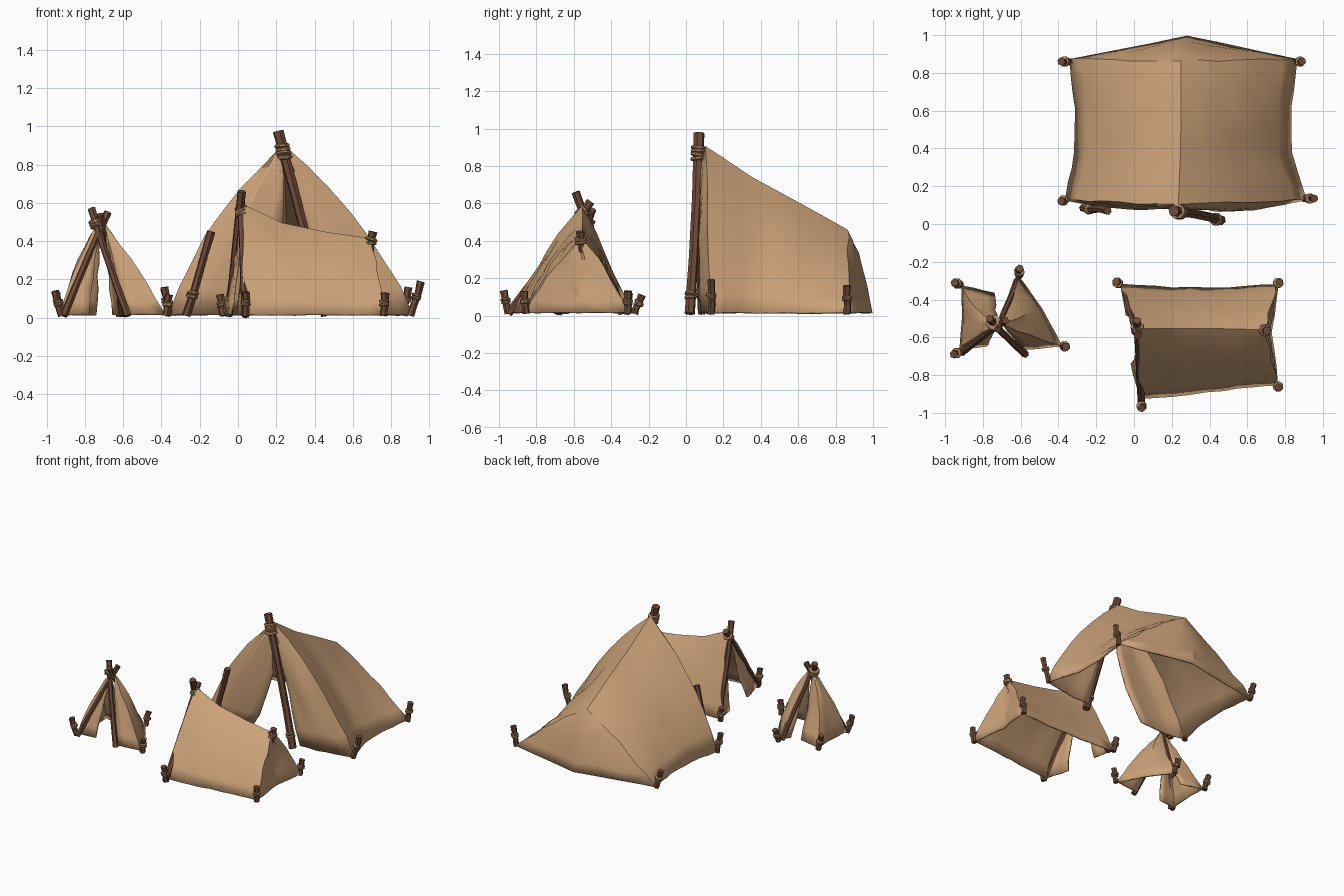
import bpy, bmesh, random
from mathutils import Vector as V

if "Cube" in bpy.data.objects:
    bpy.data.objects.remove(bpy.data.objects["Cube"])

random.seed(4)


def material(name, col):
    m = bpy.data.materials.new(name)
    m.diffuse_color = (*col, 1)
    m.use_nodes = True
    m.node_tree.nodes["Principled BSDF"].inputs["Base Color"].default_value = m.diffuse_color
    return m


CANVAS = material("tan canvas", (0.60, 0.36, 0.19))
WOOD = material("brown wood", (0.16, 0.068, 0.038))
ROPE = material("rope", (0.42, 0.24, 0.12))


def finish(bm, name, mat, angle=None):
    bmesh.ops.recalc_face_normals(bm, faces=bm.faces)
    me = bpy.data.meshes.new(name)
    bm.to_mesh(me)
    bm.free()
    me.materials.append(mat)
    ob = bpy.data.objects.new(name, me)
    bpy.context.collection.objects.link(ob)
    if angle:
        bpy.ops.object.select_all(action='DESELECT')
        ob.select_set(True)
        bpy.context.view_layer.objects.active = ob
        bpy.ops.object.shade_smooth_by_angle(angle=angle)
    return ob


# Canvas skin stretched over ribs: each rib is (top, bottom, mid bulge)
def cloth(name, ribs, across=3, down=7, noise=0.007):
    bm = bmesh.new()
    cols = []
    ribs = [(V(r[0]), V(r[1]), V(r[2]) if len(r) > 2 else V((0, 0, 0))) for r in ribs]
    for i in range(len(ribs) - 1):
        last = i == len(ribs) - 2
        for k in range(across + (1 if last else 0)):
            f = k / across
            top, bot, mid = (a.lerp(b, f) for a, b in zip(ribs[i], ribs[i + 1]))
            col = []
            for j in range(down + 1):
                t = j / down
                p = top.lerp(bot, t) + mid * 4 * t * (1 - t)
                if 0 < j:
                    n = noise * (0.4 if j == down else 1)
                    p += V([random.uniform(-n, n) for _ in range(3)])
                p.z = max(p.z, 0.01)
                col.append(bm.verts.new(p))
            cols.append(col)
    for a, b in zip(cols, cols[1:]):
        for j in range(down):
            bm.faces.new((a[j], a[j + 1], b[j + 1], b[j]))
    bmesh.ops.remove_doubles(bm, verts=bm.verts, dist=0.002)
    ob = finish(bm, name, CANVAS, 0.4)
    s = ob.modifiers.new("thickness", 'SOLIDIFY')
    s.thickness = 0.012
    s.offset = 0


# Tapered, slightly crooked tube through points
def tube(bm, pts, radii, sides):
    pts = [V(p) for p in pts]
    ax = (pts[-1] - pts[0]).normalized()
    u = ax.cross(V((0.3, 1, 0.1))).normalized()
    w = ax.cross(u)
    rot = [(u * c + w * s) for c, s in
           [(V((1, 0)) @ d, V((0, 1)) @ d) for d in
            [V((1, 0)).copy() if k == 0 else ring_dir(k, sides) for k in range(sides)]]]
    rings = [[bm.verts.new(p + d * r) for d in rot] for p, r in zip(pts, radii)]
    for a, b in zip(rings, rings[1:]):
        for k in range(sides):
            n = (k + 1) % sides
            bm.faces.new((a[k], a[n], b[n], b[k]))
    bm.faces.new(rings[0])
    bm.faces.new(rings[-1][::-1])


def ring_dir(k, n):
    from math import cos, sin, tau
    return V((cos(tau * k / n), sin(tau * k / n)))


def pole(name, a, b, r=0.022):
    a, b = V(a), V(b)
    bm = bmesh.new()
    pts = [a.lerp(b, t) for t in (0, .3, .65, 1)]
    for p in pts[1:3]:
        p += V([random.uniform(-.006, .006) for _ in range(3)])
    tube(bm, pts, [r, r * .92, r * .9, r * 1.05], 6)
    finish(bm, name, WOOD)


# Rope wraps around a pole between fractions of its length
def lashing(name, a, b, at, r, count=3, gap=0.018):
    a, b = V(a), V(b)
    ax = (b - a).normalized()
    bm = bmesh.new()
    for i in range(count):
        c = a.lerp(b, at) + ax * gap * (i - (count - 1) / 2)
        tilt = ax + V([random.uniform(-.2, .2) for _ in range(3)])
        tilt.normalize()
        pts = [c + tilt * gap * t for t in (-.5, -.25, .25, .5)]
        tube(bm, pts, [r * .9, r * 1.12, r * 1.12, r * .9], 8)
    finish(bm, name, ROPE)


# Ground stake leaning outwards with a rope tie
def stake(name, base, top):
    pole(name, base, top, 0.021)
    lashing(name + "_tie", base, top, 0.55, 0.025, 2, 0.014)


# ---- Large tent ----
A = (.235, .105, .90)
R1, R2, R3 = (.245, .35, .735), (.25, .6, .60), (.25, .86, .455)
cloth("large_tent_canvas", [
    ((.225, .09, .87), (.03, .12, .015), (.09, -.01, 0)),
    (A, (-.2, .10, .015), (0, -.02, .02)),
    (A, (-.36, .13, .015), (-.06, 0, .03)),
    (R1, (-.31, .38, .015), (-.03, 0, .02)),
    (R2, (-.31, .62, .015), (-.03, 0, .01)),
    (R3, (-.34, .87, .015), (-.02, 0, .01)),
    (R3, (.28, .99, .015), (0, .02, .01)),
    (R3, (.86, .87, .015), (.02, 0, .01)),
    (R2, (.83, .62, .015), (.03, 0, .01)),
    (R1, (.83, .38, .015), (.03, 0, .02)),
    (A, (.91, .13, .015), (.06, 0, .03)),
    (A, (.70, .09, .015), (0, -.02, .01)),
    ((.245, .09, .87), (.49, .075, .015)),
])
pa, pb = (.46, .02, .01), (.21, .07, .975)
pole("large_front_pole", pa, pb, .028)
lashing("large_pole_lashing", pa, pb, .89, .037, 4, .02)
lashing("large_pole_foot_tie", pa, pb, .1, .031, 2)
pole("large_side_pole", (-.27, .085, .01), (-.14, .07, .45), .022)
lashing("large_side_pole_tie", (-.27, .085, .01), (-.14, .07, .45), .25, .028, 2)
for i, (b, t) in enumerate([
        ((-.36, .13, .01), (-.385, .12, .16)), ((.90, .135, .01), (.955, .135, .19)),
        ((-.345, .86, .01), (-.385, .86, .15)), ((.865, .86, .01), (.89, .86, .16))]):
    stake(f"large_stake_{i}", b, t)

# ---- Medium tent ----
M0, M1, M2, M3 = (.03, -.555, .585), (.23, -.555, .49), (.47, -.555, .44), (.69, -.56, .41)
cloth("medium_tent_canvas", [
    ((.01, -.56, .56), (-.01, -.74, .015), (.02, 0, 0)),
    (M0, (.03, -.92, .015), (0, -.02, .01)),
    (M1, (.3, -.90, .015), (0, -.03, .02)),
    (M2, (.55, -.865, .015), (0, -.03, .02)),
    (M3, (.76, -.85, .015), (0, -.02, .01)),
    (M3, (.725, -.57, .015), (-.01, 0, 0)),
    (M3, (.76, -.32, .015), (0, .02, .01)),
    (M2, (.5, -.34, .015), (0, .02, .01)),
    (M1, (.2, -.34, .015), (0, .02, .01)),
    (M0, (-.07, -.32, .015), (0, .01, .01)),
    ((.01, -.55, .56), (-.04, -.48, .015), (.01, 0, 0)),
])
pa, pb = (.04, -.95, .01), (.015, -.51, .61)
pole("medium_front_pole", pa, pb)
lashing("medium_pole_lashing", pa, pb, .9, .032, 3)
pole("medium_rear_pole", (-.05, -.34, .01), (.02, -.59, .66))
pole("medium_ridge_end_peg", (.68, -.56, .34), (.705, -.565, .45), .023)
lashing("medium_peg_tie", (.68, -.56, .34), (.705, -.565, .45), .55, .03, 2)
for i, (b, t) in enumerate([
        ((.04, -.95, .01), (.04, -.975, .135)), ((.76, -.855, .01), (.765, -.865, .13)),
        ((.755, -.315, .01), (.77, -.31, .13)), ((-.075, -.32, .01), (-.095, -.305, .12))]):
    stake(f"medium_stake_{i}", b, t)

# ---- Small tent: two wings of canvas, open front and back ----
S = (-.72, -.53, .49)
cloth("small_tent_left_canvas", [
    (S, (-.74, -.37, .015), (0, -.02, 0)),
    (S, (-.91, -.33, .015), (-.02, -.02, .01)),
    (S, (-.905, -.5, .015), (-.03, 0, .02)),
    (S, (-.92, -.66, .015), (-.02, 0, .02)),
    (S, (-.78, -.645, .015)),
], noise=.005)
S = (-.70, -.53, .49)
cloth("small_tent_right_canvas", [
    (S, (-.58, -.66, .015)),
    (S, (-.385, -.645, .015), (0, 0, .02)),
    (S, (-.49, -.45, .015), (.02, .01, .02)),
    (S, (-.61, -.28, .015), (0, -.02, .01)),
    (S, (-.65, -.36, .015), (0, -.01, 0)),
], noise=.005)
pa, pb = (-.575, -.69, .01), (-.765, -.50, .57)
pole("small_right_pole", pa, pb, .02)
lashing("small_pole_lashing", pa, pb, .86, .036, 3, .015)
pole("small_left_pole", (-.91, -.68, .01), (-.68, -.51, .55), .02)
pole("small_back_pole", (-.62, -.3, .01), (-.72, -.56, .54), .018)
for i, (b, t) in enumerate([
        ((-.92, -.675, .01), (-.955, -.69, .14)), ((-.92, -.32, .01), (-.95, -.31, .13)),
        ((-.61, -.275, .01), (-.605, -.235, .11)), ((-.375, -.645, .01), (-.36, -.65, .12))]):
    stake(f"small_stake_{i}", b, t)
